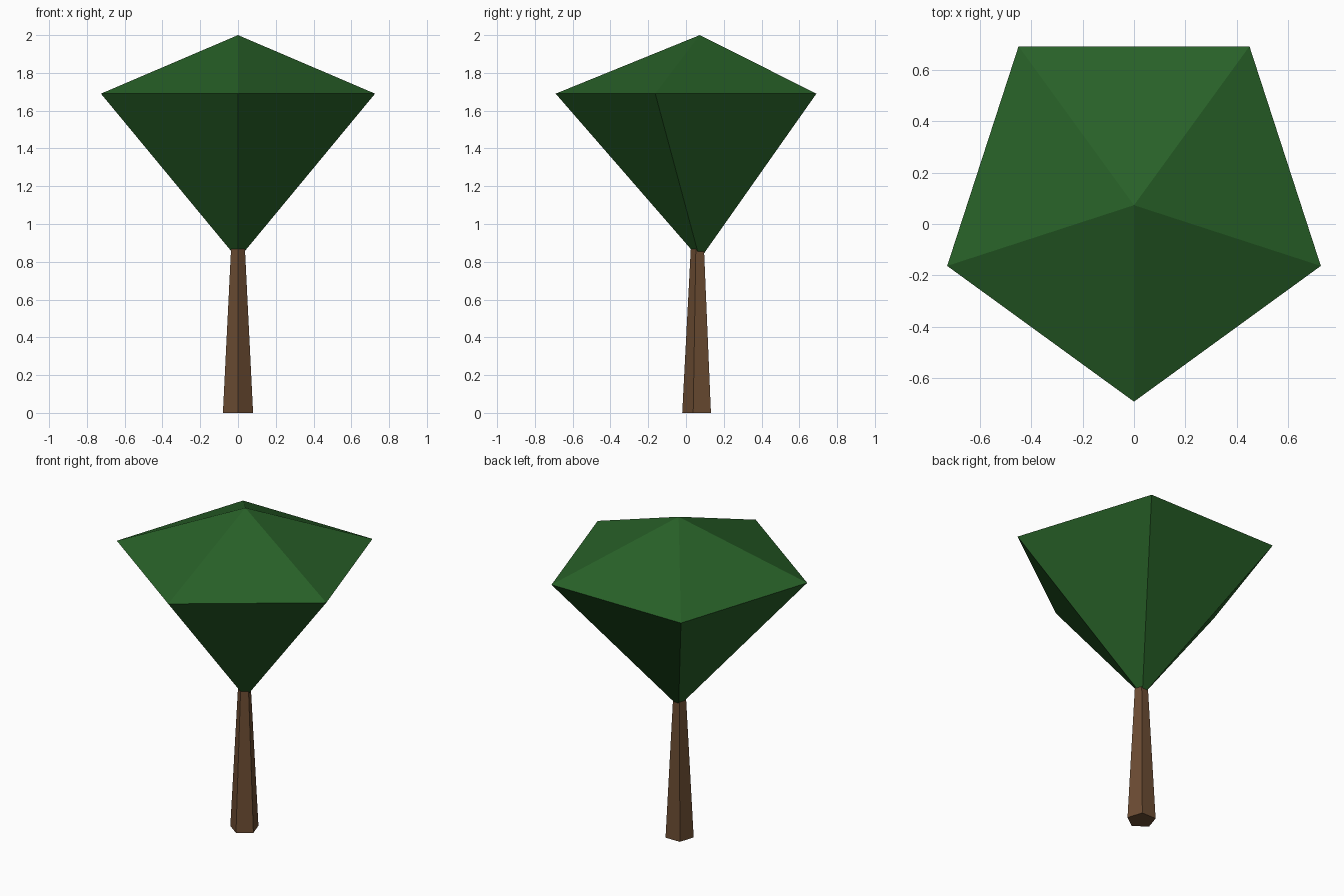
import bpy
import math

cube = bpy.data.objects.get("Cube")
if cube:
    bpy.data.objects.remove(cube, do_unlink=True)

SIDES = 5


def make_material(name, color):
    mat = bpy.data.materials.new(name)
    mat.use_nodes = True
    mat.diffuse_color = color
    bsdf = next(n for n in mat.node_tree.nodes if n.type == "BSDF_PRINCIPLED")
    bsdf.inputs["Base Color"].default_value = color
    bsdf.inputs["Roughness"].default_value = 0.9
    return mat


def lathe(name, center_y, profile, mat):
    """Five-sided solid from (radius, z) rows, one corner facing front."""
    verts, rings = [], []
    for radius, z in profile:
        count = SIDES if radius > 0 else 1
        start = len(verts)
        for i in range(count):
            a = math.tau * i / SIDES - math.pi / 2
            verts.append((radius * math.cos(a), center_y + radius * math.sin(a), z))
        rings.append([start + i % count for i in range(SIDES)])
    faces = []
    for low, high in zip(rings, rings[1:]):
        for i in range(SIDES):
            j = (i + 1) % SIDES
            corners = [low[i], low[j], high[j], high[i]]
            faces.append(list(dict.fromkeys(corners)))
    # Close open ends
    if profile[0][0] > 0:
        faces.append(rings[0][::-1])
    if profile[-1][0] > 0:
        faces.append(rings[-1])
    mesh = bpy.data.meshes.new(name)
    mesh.from_pydata(verts, [], faces)
    mesh.materials.append(mat)
    obj = bpy.data.objects.new(name, mesh)
    bpy.context.collection.objects.link(obj)
    return obj


bark = make_material("bark brown", (0.150, 0.073, 0.033, 1))
leaf = make_material("leaf green", (0.021, 0.119, 0.021, 1))

# Tapered trunk reaching into the crown
lathe("trunk", 0.064, [(0.084, 0), (0.037, 0.9)], bark)

# Crown: shallow cap over a deep inverted cone
lathe("crown", 0.073, [(0, 0.813), (0.763, 1.69), (0, 2.0)], leaf)
